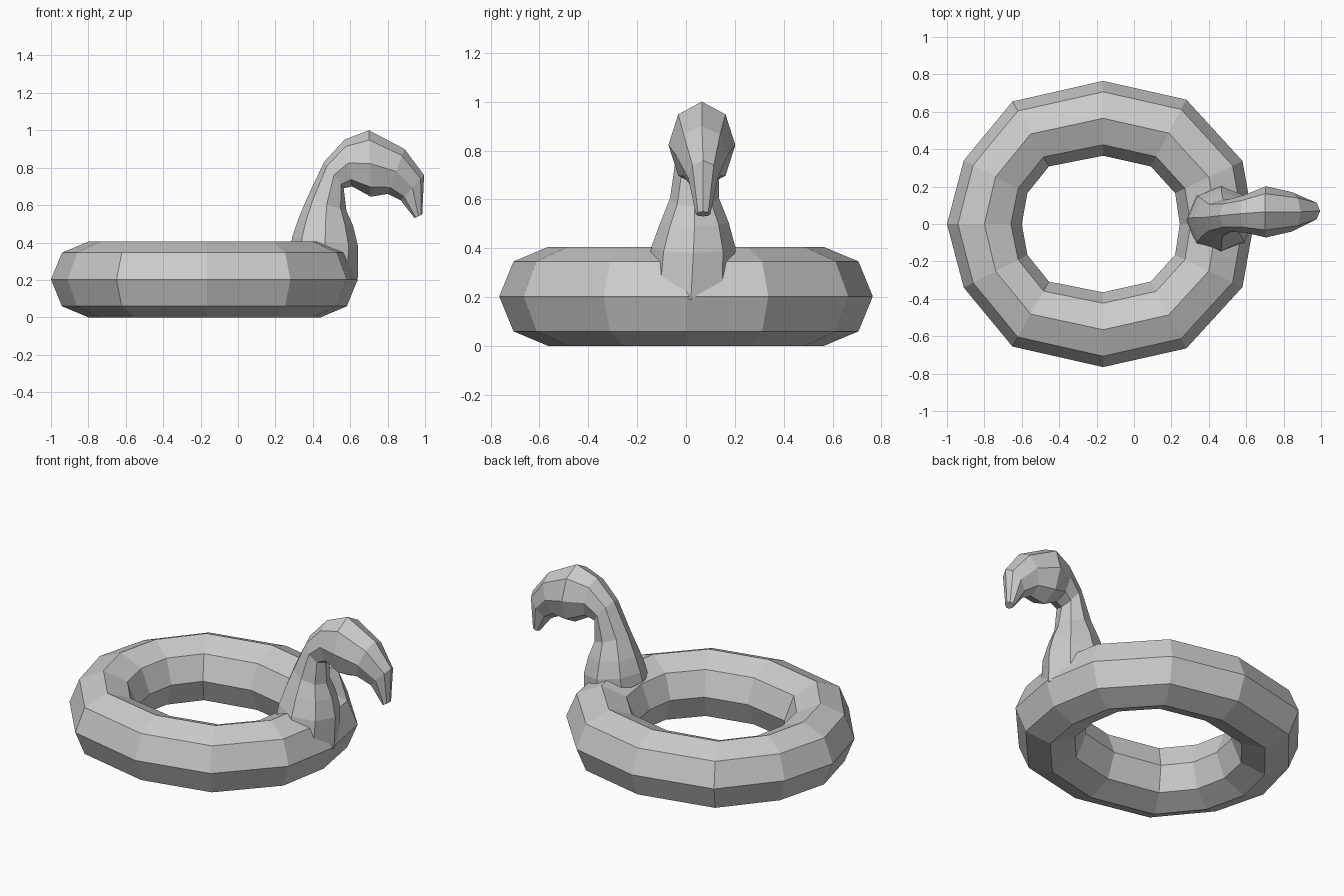
import bpy, bmesh, math
from mathutils import Vector

if "Cube" in bpy.data.objects:
    bpy.data.objects.remove(bpy.data.objects["Cube"], do_unlink=True)

grey = bpy.data.materials.new("plain grey")
grey.use_nodes = True
colour = (0.6, 0.6, 0.6, 1)
grey.diffuse_color = colour
grey.node_tree.nodes["Principled BSDF"].inputs["Base Color"].default_value = colour


def loft(name, sections, closed):
    """Skin a list of equal-length point loops with flat quads."""
    bm = bmesh.new()
    loops = [[bm.verts.new(p) for p in s] for s in sections]
    n = len(loops[0])
    pairs = list(zip(loops, loops[1:]))
    if closed:
        pairs.append((loops[-1], loops[0]))
    else:
        bm.faces.new(loops[0])
        bm.faces.new(loops[-1])
    for a, b in pairs:
        for i in range(n):
            j = (i + 1) % n
            bm.faces.new((a[i], a[j], b[j], b[i]))
    bmesh.ops.recalc_face_normals(bm, faces=bm.faces)
    mesh = bpy.data.meshes.new(name)
    bm.to_mesh(mesh)
    bm.free()
    mesh.materials.append(grey)
    obj = bpy.data.objects.new(name, mesh)
    bpy.context.collection.objects.link(obj)
    return obj


# Float ring: inner and outer plan points of one half, mirrored in y
CENTRE = Vector((-0.165, 0, 0.2025))
half = [  # inner x, inner y, outer x, outer y
    (0.41, 0, 0.805, 0), (0.385, 0.165, 0.745, 0.337),
    (0.255, 0.308, 0.445, 0.665), (0, 0.365, 0, 0.765),
    (-0.29, 0.308, -0.485, 0.655), (-0.405, 0.165, -0.745, 0.34),
    (-0.435, 0, -0.835, 0)]
plan = half + [(a, -b, c, -d) for a, b, c, d in half[-2:0:-1]]
sections = []
for ix, iy, ox, oy in plan:
    inner, outer = Vector((ix, iy, 0)), Vector((ox, oy, 0))
    loop = []
    for k in range(8):
        t = k * math.pi / 4
        p = inner.lerp(outer, 0.5 + 0.5 * math.cos(t))
        loop.append(CENTRE + p + Vector((0, 0, 0.2025 * math.sin(t))))
    sections.append(loop)
loft("float_ring", sections, True)

# Neck, head and beak: back x, z, throat x, z, centre y, half width
stations = [
    (0.28, 0.37, 0.64, 0.19, 0.02, 0.18),
    (0.29, 0.43, 0.642, 0.38, 0.03, 0.172),
    (0.32, 0.52, 0.615, 0.49, 0.035, 0.14),
    (0.37, 0.64, 0.58, 0.57, 0.035, 0.10),
    (0.46, 0.83, 0.565, 0.69, 0.045, 0.088),
    (0.57, 0.95, 0.61, 0.70, 0.055, 0.10),
    (0.70, 1.0, 0.71, 0.645, 0.065, 0.137),
    (0.89, 0.90, 0.80, 0.66, 0.065, 0.105),
    (0.995, 0.76, 0.87, 0.625, 0.07, 0.062),
    (0.985, 0.55, 0.945, 0.53, 0.07, 0.03)]
sections = []
for bx, bz, fx, fz, cy, w in stations:
    back, front = Vector((bx, cy, bz)), Vector((fx, cy, fz))
    loop = []
    for k in range(8):
        t = k * math.pi / 4
        p = front.lerp(back, 0.5 + 0.5 * math.cos(t))
        loop.append(p + Vector((0, w * math.sin(t), 0)))
    sections.append(loop)
loft("neck_and_head", sections, False)
